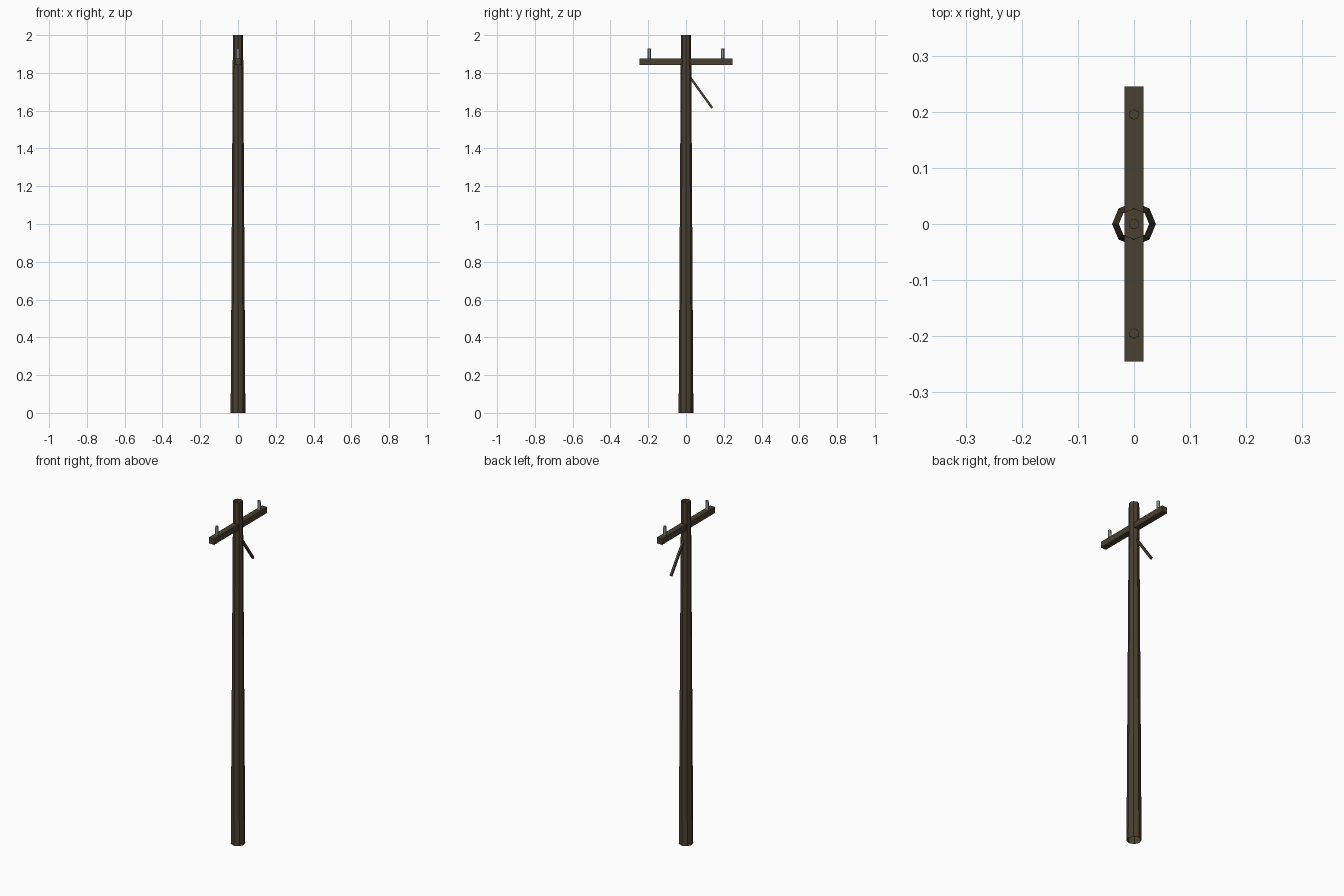
import bpy, bmesh, math
from mathutils import Vector, Matrix

if "Cube" in bpy.data.objects:
    bpy.data.objects.remove(bpy.data.objects["Cube"])


def material(name, rgb):
    m = bpy.data.materials.new(name)
    m.diffuse_color = (*rgb, 1)
    m.use_nodes = True
    m.node_tree.nodes["Principled BSDF"].inputs["Base Color"].default_value = m.diffuse_color
    return m


WOOD = material("dark weathered wood", (0.070, 0.050, 0.031))
GREY = material("insulator grey", (0.42, 0.44, 0.44))


def finish(bm, name, mat):
    me = bpy.data.meshes.new(name)
    bm.to_mesh(me)
    bm.free()
    me.materials.append(mat)
    ob = bpy.data.objects.new(name, me)
    bpy.context.collection.objects.link(ob)
    return ob


def open_tube(name, sides, r1, r2, z0, z1, y, mat):
    """Tapered tube with open ends."""
    bm = bmesh.new()
    bmesh.ops.create_cone(bm, cap_ends=False, segments=sides,
                          radius1=r1, radius2=r2, depth=z1 - z0,
                          matrix=Matrix.Translation((0, y, (z0 + z1) / 2)))
    return finish(bm, name, mat)


def beam(name, a, b, width, mat):
    """Square beam running from a to b."""
    a, b = Vector(a), Vector(b)
    d = b - a
    bm = bmesh.new()
    rot = Matrix.Rotation(math.atan2(d.z, d.y), 4, 'X')
    mtx = Matrix.Translation((a + b) / 2) @ rot @ Matrix.Diagonal((width, d.length, width, 1))
    bmesh.ops.create_cube(bm, size=1, matrix=mtx)
    return finish(bm, name, mat)


# Tapered eight-sided pole
open_tube("pole", 8, 0.039, 0.027, 0, 2, 0, WOOD)

# Crossarm through the pole
beam("crossarm", (0, -0.245, 1.858), (0, 0.245, 1.858), 0.034, WOOD)

# Single slanting brace
beam("brace", (0, 0.015, 1.786), (0, 0.139, 1.614), 0.012, WOOD)

# Insulator pins along the crossarm (the middle one sits inside the pole)
for label, y in (("front", -0.195), ("middle", 0), ("back", 0.195)):
    open_tube("insulator_" + label, 6, 0.0095, 0.0085, 1.872, 1.928, y, GREY)
